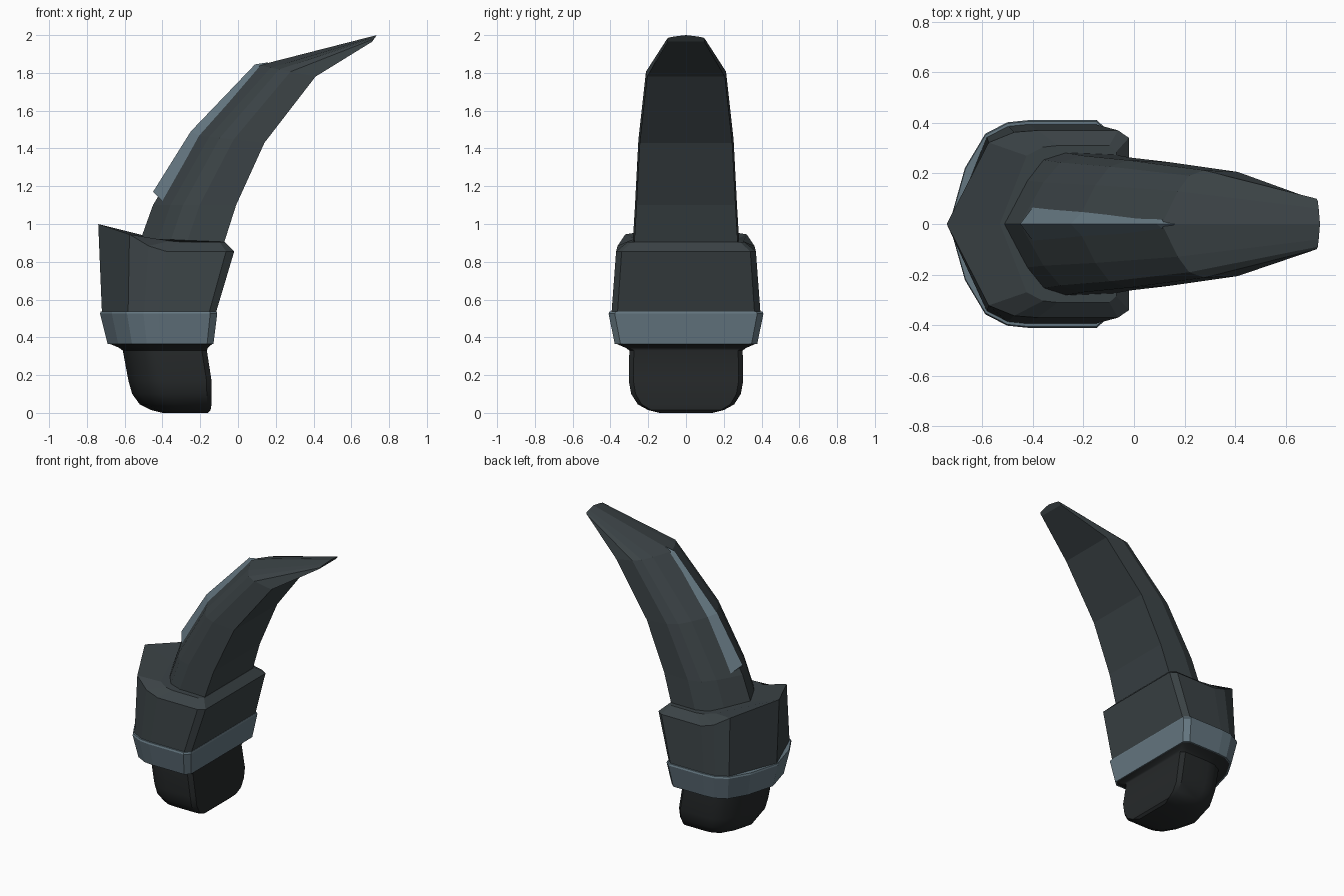
import bpy, bmesh

if "Cube" in bpy.data.objects:
    bpy.data.objects.remove(bpy.data.objects["Cube"])

def material(name, rgb):
    m = bpy.data.materials.new(name)
    m.diffuse_color = (*rgb, 1)
    m.use_nodes = True
    m.node_tree.nodes["Principled BSDF"].inputs["Base Color"].default_value = m.diffuse_color
    return m

GREY = material("dark_grey", (0.043, 0.055, 0.06))
BLACK = material("near_black", (0.019, 0.022, 0.023))
STEEL = material("blue_steel", (0.13, 0.185, 0.22))

def loft(name, halves, mat, smooth=None):
    """Mirror half sections (first point on y = 0) across y and skin them."""
    bm = bmesh.new()
    rings = []
    for half in halves:
        pts = half + [(x, -y, z) for x, y, z in reversed(half[1:])]
        rings.append([bm.verts.new(p) for p in pts])
    n = len(rings[0])
    for a, b in zip(rings, rings[1:]):
        for i in range(n):
            j = (i + 1) % n
            bm.faces.new((a[i], a[j], b[j], b[i]))
    bm.faces.new(rings[0])
    bm.faces.new(rings[-1])
    bmesh.ops.recalc_face_normals(bm, faces=bm.faces[:])
    me = bpy.data.meshes.new(name)
    bm.to_mesh(me)
    bm.free()
    me.materials.append(mat)
    ob = bpy.data.objects.new(name, me)
    bpy.context.collection.objects.link(ob)
    if smooth:
        bpy.ops.object.select_all(action='DESELECT')
        ob.select_set(True)
        bpy.context.view_layer.objects.active = ob
        bpy.ops.object.shade_smooth_by_angle(angle=smooth)
    return ob

# Handle plan outline: (back-to-front fraction, width fraction, back lift fraction)
OUTLINE = [(0, 0, 1), (0.1, 0.54, 0.85), (0.23, 0.87, 0.62), (0.37, 0.98, 0.2),
           (0.5, 1, 0), (0.94, 1, 0), (1, 0.92, 0)]

def section(back, front, w, z, lift=0, outline=OUTLINE):
    return [(back + (front - back) * u, w * v, z + lift * f) for u, v, f in outline]

# Rounded stub at the bottom
loft("base_stub", [section(*r) for r in [
    (-0.40, -0.16, 0.14, 0.0), (-0.46, -0.145, 0.20, 0.015),
    (-0.52, -0.14, 0.255, 0.045), (-0.56, -0.14, 0.29, 0.10),
    (-0.58, -0.14, 0.303, 0.17), (-0.61, -0.165, 0.30, 0.33),
    (-0.63, -0.16, 0.32, 0.345), (-0.68, -0.135, 0.37, 0.366)]], BLACK, 0.6)

# Lighter band
loft("band", [section(*r) for r in [
    (-0.69, -0.13, 0.377, 0.365), (-0.73, -0.11, 0.41, 0.525),
    (-0.727, -0.113, 0.405, 0.537), (-0.70, -0.13, 0.38, 0.537)]], STEEL)

# Collar with a raised back point
COLLAR = OUTLINE[:1] + OUTLINE[2:]
loft("collar", [section(*r, outline=COLLAR) for r in [
    (-0.72, -0.12, 0.395, 0.52, 0), (-0.74, -0.02, 0.37, 0.855, 0.145),
    (-0.53, -0.07, 0.31, 0.905, 0.025)]], GREY)

# Curved claw: each ring runs from the outer spine to the flat inner face
CLAW = [(0, 0), (0.21, 0.61), (0.36, 0.9), (0.56, 1), (1, 0.97)]

def claw_ring(s, f, w):
    return [(s[0] + (f[0] - s[0]) * t, w * v, s[1] + (f[1] - s[1]) * t) for t, v in CLAW]

loft("claw", [claw_ring(*r) for r in [
    ((-0.54, 0.85), (-0.09, 0.85), 0.285), ((-0.45, 1.10), (-0.01, 1.10), 0.27),
    ((-0.23, 1.47), (0.14, 1.43), 0.252), ((0.11, 1.84), (0.41, 1.78), 0.212),
    ((0.735, 2.0), (0.71, 1.965), 0.10)]], GREY)

# Raised ridge along the spine: (crest, side, half width)
loft("spine_ridge", [[(c[0], 0, c[1]), (s[0], w, s[1])] for c, s, w in [
    ((-0.45, 1.17), (-0.39, 1.11), 0.08), ((-0.25, 1.49), (-0.18, 1.455), 0.075),
    ((0.09, 1.845), (0.125, 1.82), 0.03), ((0.16, 1.856), (0.16, 1.85), 0.003)]], STEEL)
